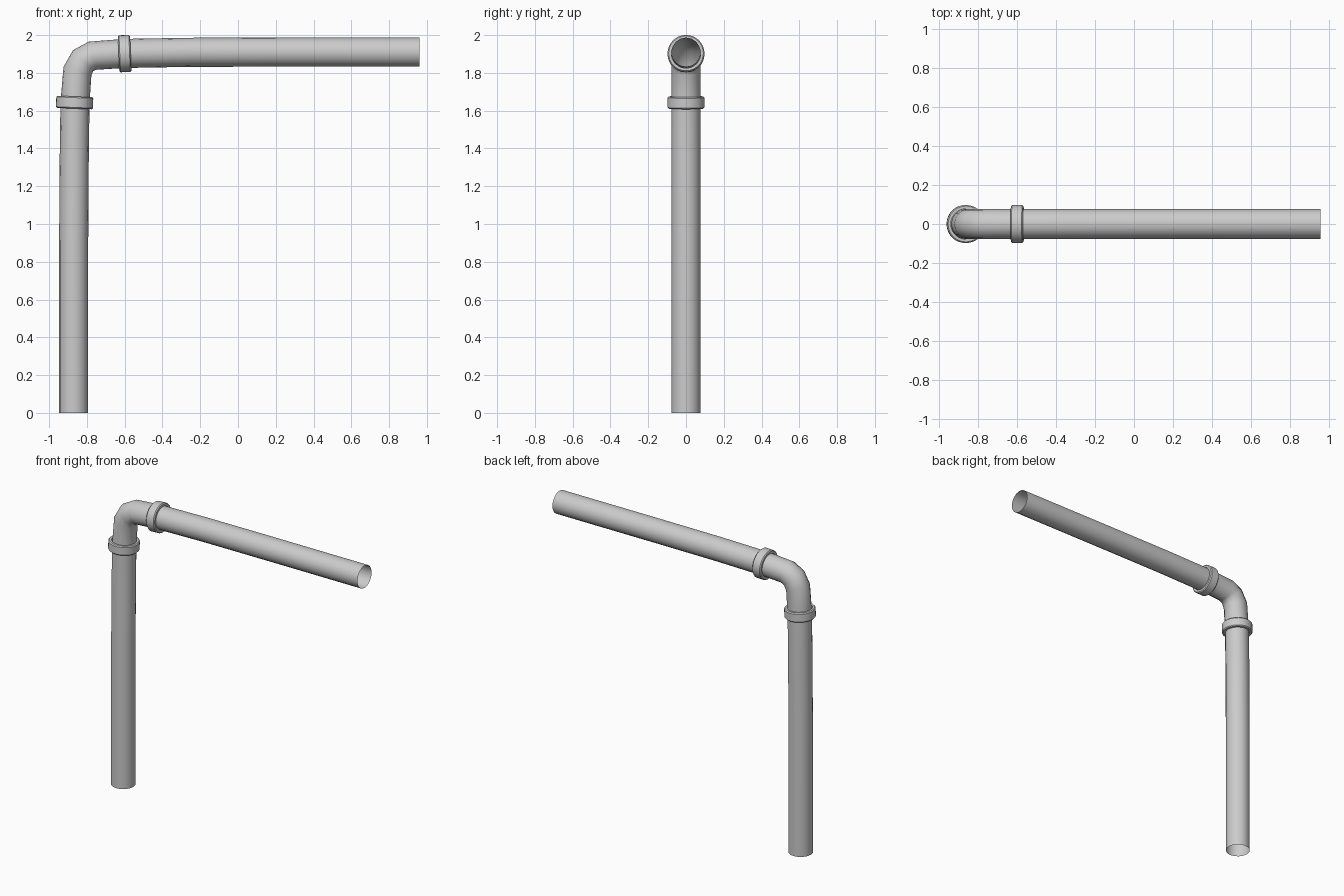
import bpy
import bmesh
import math
from mathutils import Vector, Matrix

if "Cube" in bpy.data.objects:
    bpy.data.objects.remove(bpy.data.objects["Cube"])

PIPE_RADIUS = 0.077


def make_pipe(name, points):
    """Open-ended round tube swept along x/z points."""
    curve = bpy.data.curves.new(name, 'CURVE')
    curve.dimensions = '3D'
    curve.bevel_depth = PIPE_RADIUS
    curve.bevel_resolution = 6
    spline = curve.splines.new('POLY')
    spline.points.add(len(points) - 1)
    for p, (x, z) in zip(spline.points, points):
        p.co = (x, 0, z, 1)
    spline.use_smooth = True
    obj = bpy.data.objects.new(name, curve)
    bpy.context.collection.objects.link(obj)


def make_collar(name, centre, axis):
    """Lathed ring with softened edges, turned to follow the pipe."""
    inner, outer, half, bevel = 0.078, 0.098, 0.032, 0.006
    profile = [(inner, -half), (outer - bevel, -half), (outer, -half + bevel),
               (outer, half - bevel), (outer - bevel, half), (inner, half)]
    bm = bmesh.new()
    verts = [bm.verts.new((r, 0, z)) for r, z in profile]
    edges = [bm.edges.new((verts[i], verts[(i + 1) % len(verts)]))
             for i in range(len(verts))]
    bmesh.ops.spin(bm, geom=verts + edges, cent=(0, 0, 0), axis=(0, 0, 1),
                   angle=2 * math.pi, steps=32, use_duplicate=False)
    bmesh.ops.remove_doubles(bm, verts=bm.verts, dist=1e-5)
    bmesh.ops.recalc_face_normals(bm, faces=bm.faces)
    turn = Vector(axis).to_track_quat('Z', 'Y').to_matrix().to_4x4()
    bm.transform(Matrix.Translation(centre) @ turn)
    mesh = bpy.data.meshes.new(name)
    bm.to_mesh(mesh)
    bm.free()
    obj = bpy.data.objects.new(name, mesh)
    bpy.context.collection.objects.link(obj)
    bpy.ops.object.select_all(action='DESELECT')
    obj.select_set(True)
    bpy.context.view_layer.objects.active = obj
    bpy.ops.object.shade_smooth_by_angle(angle=math.radians(30))


# Upright, faceted elbow and horizontal run as one tube
make_pipe("bent_pipe", [
    (-0.87, 0), (-0.87, 0.9), (-0.867, 1.35), (-0.863, 1.64),
    (-0.850, 1.81), (-0.820, 1.865), (-0.770, 1.891),
    (-0.600, 1.903), (-0.25, 1.909), (0.2, 1.91), (0.96, 1.91)])

# Coupling collars on either side of the elbow
make_collar("lower_collar", (-0.865, 0, 1.643), (0.04, 0, 1))
make_collar("upper_collar", (-0.600, 0, 1.902), (1, 0, 0.04))
